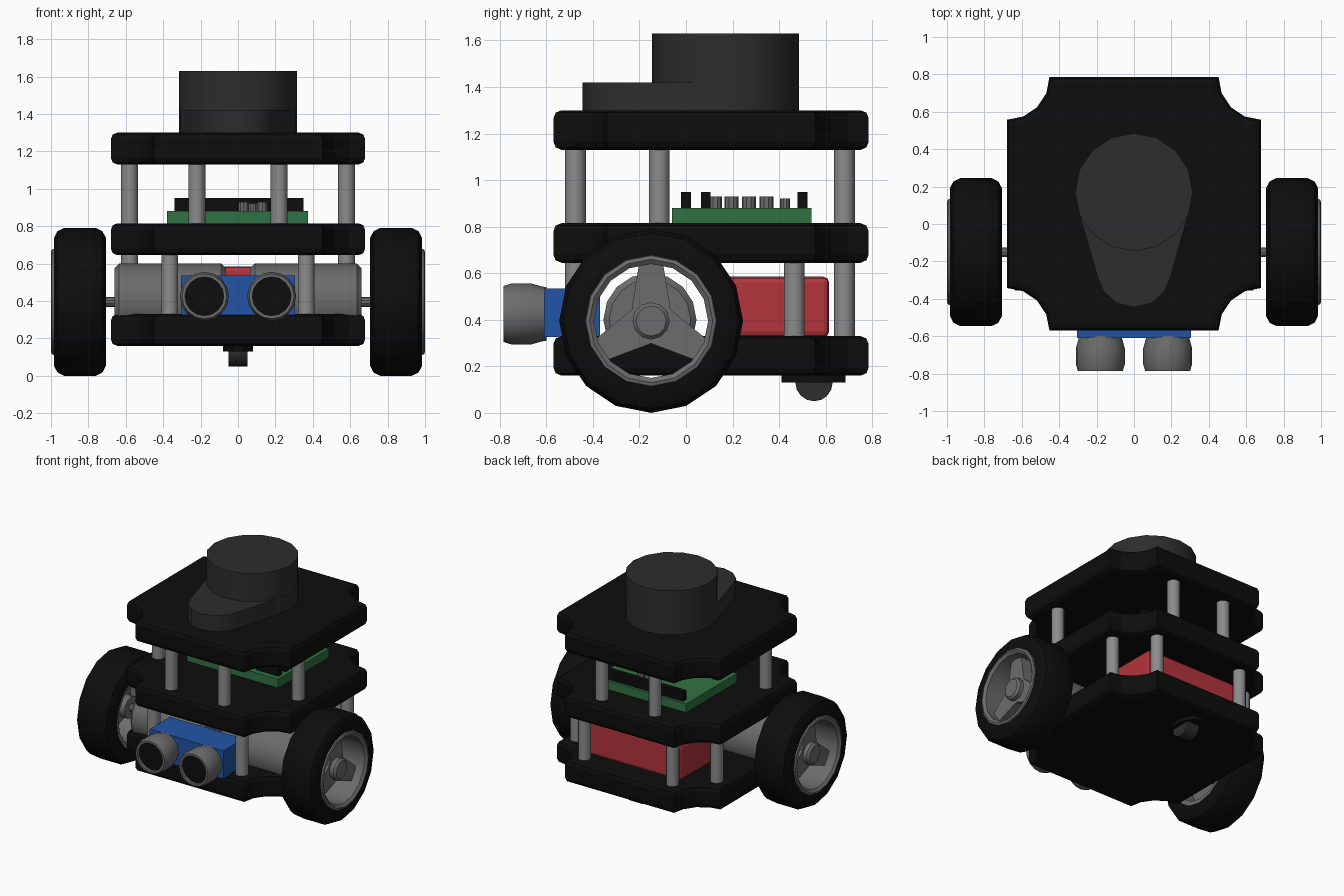
import bpy, bmesh, math
from mathutils import Vector

if "Cube" in bpy.data.objects:
    bpy.data.objects.remove(bpy.data.objects["Cube"])


def mat(name, r, g, b):
    m = bpy.data.materials.new(name)
    m.diffuse_color = (r, g, b, 1)
    m.use_nodes = True
    m.node_tree.nodes["Principled BSDF"].inputs["Base Color"].default_value = m.diffuse_color
    return m


BLACK = mat("black", 0.004, 0.004, 0.004)
DARK = mat("dark grey", 0.026, 0.026, 0.026)
GREY = mat("mid grey", 0.15, 0.15, 0.15)
METAL = mat("light grey", 0.26, 0.26, 0.26)
RED = mat("red", 0.45, 0.035, 0.045)
BLUE = mat("blue", 0.016, 0.09, 0.38)
GREEN = mat("green", 0.03, 0.17, 0.055)


def finish(name, bm, m, smooth=False):
    bmesh.ops.recalc_face_normals(bm, faces=bm.faces)
    me = bpy.data.meshes.new(name)
    bm.to_mesh(me)
    bm.free()
    me.materials.append(m)
    ob = bpy.data.objects.new(name, me)
    bpy.context.collection.objects.link(ob)
    if smooth:
        bpy.ops.object.select_all(action='DESELECT')
        ob.select_set(True)
        bpy.context.view_layer.objects.active = ob
        bpy.ops.object.shade_smooth_by_angle(angle=math.radians(32))
    return ob


def lathe(name, prof, m, loc=(0, 0, 0), axis='z', n=16, closed=False):
    """Spin (height, radius) points round an axis; cap the ends unless closed."""
    bm = bmesh.new()
    rings = []
    for h, r in prof:
        ring = []
        for i in range(n):
            a = 2 * math.pi * i / n
            s, c = r * math.sin(a), r * math.cos(a)
            p = {'x': (h, s, c), 'y': (s, h, c), 'z': (s, c, h)}[axis]
            ring.append(bm.verts.new(Vector(p) + Vector(loc)))
        rings.append(ring)
    pairs = list(zip(rings, rings[1:]))
    if closed:
        pairs.append((rings[-1], rings[0]))
    else:
        bm.faces.new(rings[0])
        bm.faces.new(rings[-1])
    for a, b in pairs:
        for i in range(n):
            j = (i + 1) % n
            bm.faces.new((a[i], a[j], b[j], b[i]))
    return finish(name, bm, m, True)


def prism(name, pts, z0, z1, m, bevel=0, smooth=False):
    """Extrude an outline upward, optionally rounding the top and bottom rims."""
    bm = bmesh.new()
    f = bm.faces.new([bm.verts.new((x, y, z0)) for x, y in pts])
    top = bmesh.ops.extrude_face_region(bm, geom=[f])['geom']
    for v in top:
        if isinstance(v, bmesh.types.BMVert):
            v.co.z = z1
    if bevel:
        rim = [e for e in bm.edges if abs(e.verts[0].co.z - e.verts[1].co.z) < 1e-5]
        bmesh.ops.bevel(bm, geom=rim, offset=bevel, segments=2, profile=0.5, affect='EDGES')
    return finish(name, bm, m, smooth)


def box(name, x0, x1, y0, y1, z0, z1, m, bevel=0):
    bm = bmesh.new()
    bmesh.ops.create_cube(bm, size=1)
    for v in bm.verts:
        v.co = (x1 if v.co.x > 0 else x0, y1 if v.co.y > 0 else y0, z1 if v.co.z > 0 else z0)
    if bevel:
        bmesh.ops.bevel(bm, geom=bm.edges[:], offset=bevel, segments=2, profile=0.5, affect='EDGES')
    return finish(name, bm, m)


# Three deck plates with scooped corners
outline = []
for cx, cy, start in ((0.68, 0.785, 270), (-0.68, 0.785, 360), (-0.68, -0.57, 90), (0.68, -0.57, 180)):
    for i in range(5):
        a = math.radians(start - 22.5 * i)
        outline.append((cx + 0.228 * math.cos(a), cy + 0.228 * math.sin(a)))
for name, z0, z1 in (("lower_deck", 0.16, 0.33), ("middle_deck", 0.645, 0.815), ("upper_deck", 1.13, 1.30)):
    prism(name, outline, z0, z1, BLACK, 0.035)

for s, side in ((1, "right"), (-1, "left")):
    # Standoff posts
    for x, y in ((0.365, -0.475), (0.58, 0.465), (0.365, 0.68)):
        lathe(side + "_lower_post", [(0.32, 0.045), (0.65, 0.045)], METAL, (s * x, y, 0), n=12)
    for x, y in ((0.22, -0.475), (0.58, -0.115), (0.22, 0.68)):
        lathe(side + "_upper_post", [(0.81, 0.045), (1.14, 0.045)], METAL, (s * x, y, 0), n=12)

    # Wheel: tyre, rim, hub, axle
    c = (0, -0.15, 0.395)
    tyre = [(0.705, 0.28), (0.705, 0.34), (0.725, 0.378), (0.76, 0.395), (0.93, 0.395),
            (0.965, 0.378), (0.985, 0.34), (0.985, 0.28)]
    rim = [(0.715, 0.285), (0.98, 0.285), (0.995, 0.28), (1.0, 0.265), (0.985, 0.245), (0.715, 0.245)]
    lathe(side + "_tyre", [(s * h, r) for h, r in tyre], BLACK, c, 'x', 16, True)
    lathe(side + "_rim", [(s * h, r) for h, r in rim], GREY, c, 'x', 16, True)
    lathe(side + "_hub", [(s * 0.78, 0.08), (s * 0.95, 0.08), (s * 0.965, 0.065)], GREY, c, 'x', 12)
    lathe(side + "_axle", [(s * 0.6, 0.027), (s * 0.8, 0.027)], GREY, c, 'x', 10)

    # Three tapered spokes
    bm = bmesh.new()
    for k in range(3):
        a = k * 2 * math.pi / 3
        ca, sa = math.cos(a), math.sin(a)
        rings = []
        for x in (0.84, 0.92):
            rings.append([bm.verts.new((s * x, c[1] + r * sa + w * ca, c[2] + r * ca - w * sa))
                          for r, w in ((0.04, -0.085), (0.04, 0.085), (0.255, 0.05), (0.255, -0.05))])
        p, q = rings
        bm.faces.new(p)
        bm.faces.new(q)
        for i in range(4):
            j = (i + 1) % 4
            bm.faces.new((p[i], p[j], q[j], q[i]))
    finish(side + "_spokes", bm, GREY)

    # Motor
    lathe(side + "_motor", [(s * 0.065, 0.175), (s * 0.09, 0.2), (s * 0.635, 0.2), (s * 0.66, 0.175)],
          GREY, (0, -0.155, 0.4), 'x', 16)

    # Range sensor eye with recessed black face
    lathe(side + "_sensor_eye", [(-0.60, 0.115), (-0.62, 0.118), (-0.665, 0.131), (-0.75, 0.131), (-0.785, 0.12),
                                 (-0.785, 0.104), (-0.76, 0.104)], GREY, (s * 0.18, 0, 0.425), 'y', 16)
    lathe(side + "_sensor_lens", [(-0.759, 0.104), (-0.764, 0.104)], BLACK, (s * 0.18, 0, 0.425), 'y', 16)

# Sensor body and battery
box("sensor_body", -0.305, 0.305, -0.61, -0.37, 0.325, 0.535, BLUE)
box("battery", -0.38, 0.38, 0.12, 0.615, 0.325, 0.585, RED, 0.025)

# Caster mount and roller under the rear
prism("caster_mount", [(-0.03, 0.41), (0.03, 0.41), (0.08, 0.5), (0.08, 0.595), (0.03, 0.685),
                       (-0.03, 0.685), (-0.08, 0.595), (-0.08, 0.5)], 0.13, 0.17, BLACK)
lathe("caster_roller", [(-0.05, 0.08), (0.05, 0.08)], DARK, (0, 0.55, 0.13), 'x', 16)

# Circuit board with pin headers and small components
box("circuit_board", -0.38, 0.375, -0.06, 0.54, 0.81, 0.88, GREEN)
for x0, x1, y in ((-0.34, 0.0, 0.0), (0.17, 0.35, 0.0), (-0.34, 0.0, 0.085), (0.17, 0.35, 0.085), (-0.34, 0.35, 0.5)):
    box("pin_header", x0, x1, y - 0.021, y + 0.021, 0.875, 0.95, BLACK)
for x, y, r, z in ((0.03, 0.125, 0.03, 0.93), (0.13, 0.195, 0.03, 0.93), (0.03, 0.27, 0.03, 0.93),
                   (0.13, 0.345, 0.03, 0.93), (0.08, 0.425, 0.022, 0.92)):
    lathe("board_component", [(0.875, r), (z, r)], GREY, (x, y, 0), n=10)

# Scanner: teardrop base and round head
drop = []
for i in range(9):
    a = math.radians(-8 + 196 * i / 8)
    drop.append((0.314 * math.cos(a), 0.17 + 0.314 * math.sin(a)))
for i in range(7):
    a = math.radians(188 + 164 * i / 6)
    drop.append((0.2 * math.cos(a), -0.245 + 0.2 * math.sin(a)))
prism("scanner_base", drop, 1.295, 1.42, DARK, 0, True)
lathe("scanner_head", [(1.3, 0.315), (1.63, 0.315)], DARK, (0, 0.17, 0), n=16)
